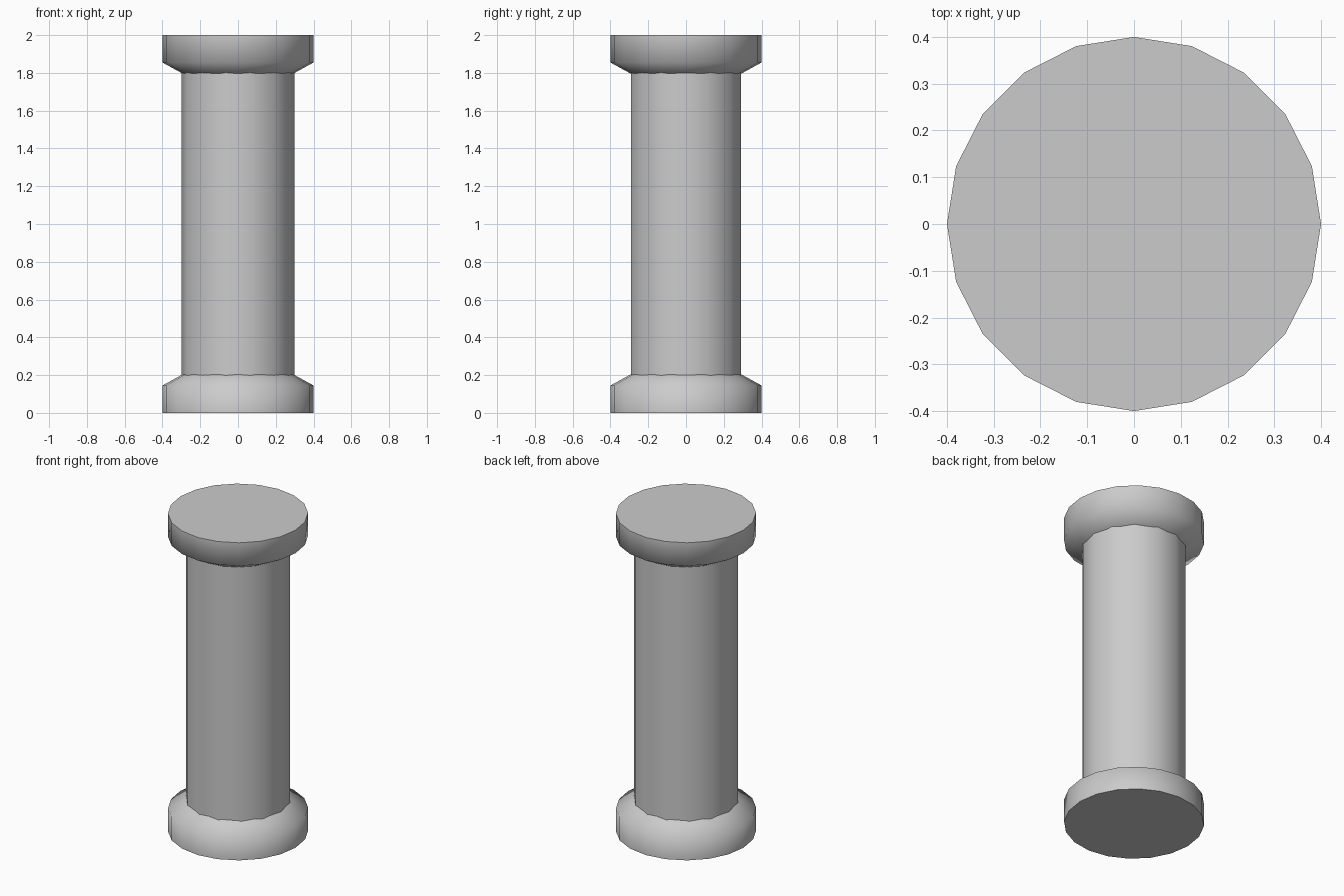
import bpy
import bmesh
import math

cube = bpy.data.objects.get("Cube")
if cube:
    bpy.data.objects.remove(cube, do_unlink=True)

# Single plain stone grey
GREY = (0.6, 0.6, 0.6, 1.0)
stone = bpy.data.materials.new("stone_grey")
stone.use_nodes = True
stone.diffuse_color = GREY
stone.node_tree.nodes["Principled BSDF"].inputs["Base Color"].default_value = GREY


def lathe(name, profile, sides):
    """Revolve (radius, z) points, listed upward, and cap both ends."""
    bm = bmesh.new()
    rings = []
    for radius, z in profile:
        angles = [2 * math.pi * i / sides for i in range(sides)]
        rings.append([bm.verts.new((radius * math.cos(a), radius * math.sin(a), z))
                      for a in angles])
    for low, high in zip(rings, rings[1:]):
        for i in range(sides):
            j = (i + 1) % sides
            bm.faces.new((low[i], low[j], high[j], high[i]))
    for ring in (rings[0], rings[-1]):
        # The end buried in the shaft stays open
        if abs(ring[0].co.z - 1) > 0.9:
            bm.faces.new(ring)
    bmesh.ops.recalc_face_normals(bm, faces=bm.faces)
    mesh = bpy.data.meshes.new(name)
    bm.to_mesh(mesh)
    bm.free()
    mesh.materials.append(stone)
    obj = bpy.data.objects.new(name, mesh)
    bpy.context.collection.objects.link(obj)
    bpy.ops.object.select_all(action='DESELECT')
    obj.select_set(True)
    bpy.context.view_layer.objects.active = obj
    bpy.ops.object.shade_smooth_by_angle(angle=math.radians(70))
    return obj


# Shaft, running into both collars
lathe("shaft", [(0.3, 0.15), (0.3, 1.85)], 14)

# Base and capital collars, mirrored about mid height
collar = [(0.4, 0.0), (0.4, 0.145), (0.28, 0.211)]
lathe("base_collar", collar, 20)
lathe("capital_collar", [(r, 2 - z) for r, z in reversed(collar)], 20)
